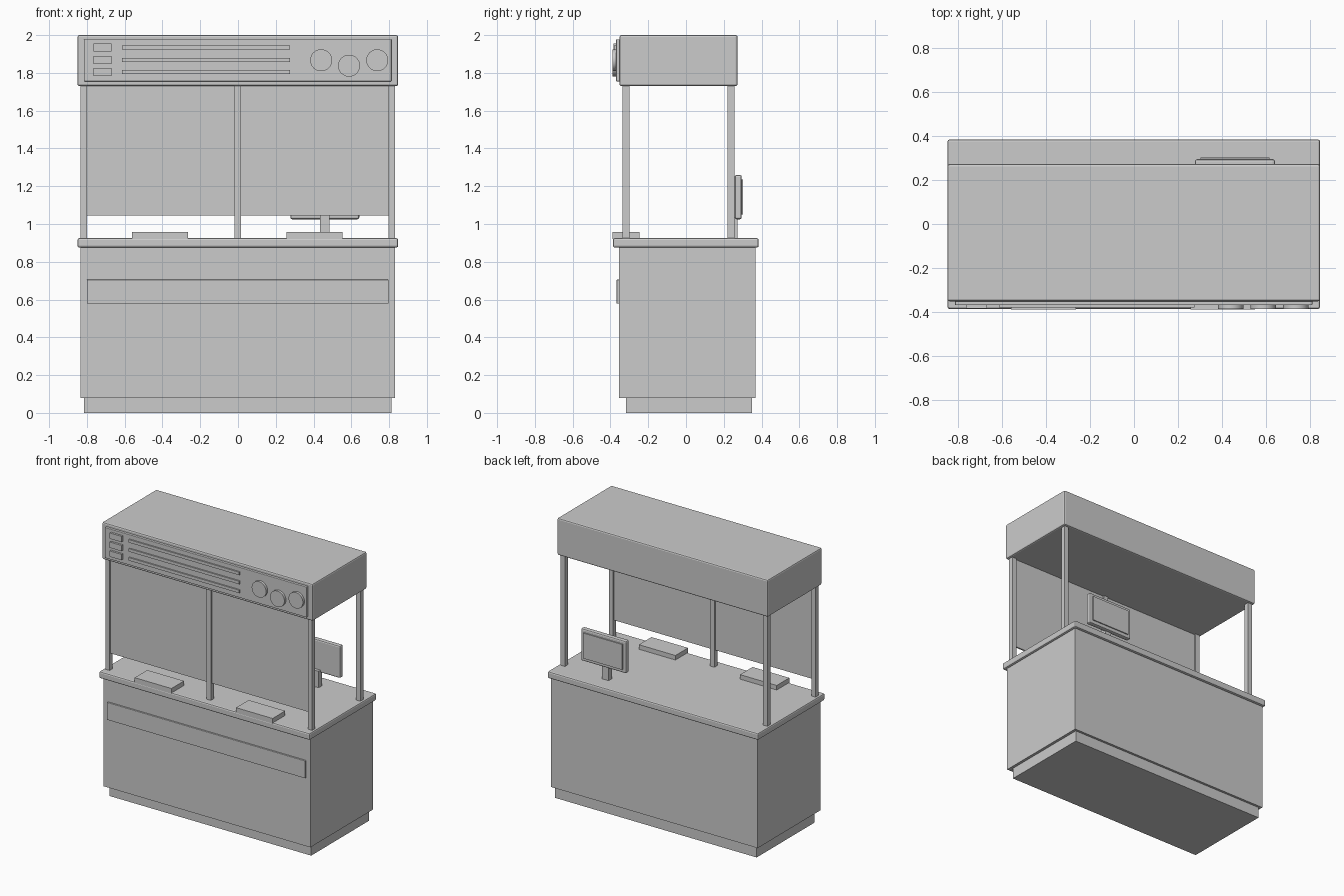
import bpy, bmesh, math
from mathutils import Matrix

if "Cube" in bpy.data.objects:
    bpy.data.objects.remove(bpy.data.objects["Cube"])


def finish(name, bm, bevel=0.0):
    mesh = bpy.data.meshes.new(name)
    bm.to_mesh(mesh)
    bm.free()
    ob = bpy.data.objects.new(name, mesh)
    bpy.context.collection.objects.link(ob)
    if bevel:
        mod = ob.modifiers.new("edge_bevel", 'BEVEL')
        mod.width = bevel
        mod.segments = 2
    return ob


def box(name, x, y, z, bevel=0.0):
    """Box from (min, max) ranges on each axis."""
    bm = bmesh.new()
    size = [r[1] - r[0] for r in (x, y, z)]
    mid = [(r[1] + r[0]) / 2 for r in (x, y, z)]
    bmesh.ops.create_cube(bm, size=1.0, matrix=Matrix.Translation(mid) @ Matrix.Diagonal((*size, 1)))
    return finish(name, bm, bevel)


def disc(name, x, z, radius, y):
    """Short cylinder facing the front."""
    bm = bmesh.new()
    m = Matrix.Translation((x, (y[0] + y[1]) / 2, z)) @ Matrix.Rotation(math.pi / 2, 4, 'X')
    bmesh.ops.create_cone(bm, cap_ends=True, segments=32, radius1=radius, radius2=radius,
                          depth=y[1] - y[0], matrix=m)
    ob = finish(name, bm)
    bpy.context.view_layer.objects.active = ob
    ob.select_set(True)
    bpy.ops.object.shade_smooth_by_angle(angle=math.radians(35))
    ob.select_set(False)


# Counter
box("plinth", (-0.815, 0.812), (-0.317, 0.35), (0, 0.08))
box("counter_body", (-0.835, 0.832), (-0.355, 0.367), (0.08, 0.88))
box("counter_front_panel", (-0.8, 0.797), (-0.367, -0.35), (0.578, 0.705), 0.002)
box("countertop", (-0.85, 0.848), (-0.387, 0.385), (0.875, 0.925), 0.01)

# Posts and glass screen
for side, y in (("front", (-0.335, -0.3)), ("back", (0.221, 0.256))):
    box(side + "_left_post", (-0.835, -0.8), y, (0.92, 1.74))
    box(side + "_right_post", (0.797, 0.832), y, (0.92, 1.74))
box("front_middle_post", (-0.019, 0.016), (-0.335, -0.3), (0.92, 1.74))
box("glass_screen", (-0.805, 0.802), (-0.323, -0.312), (1.045, 1.74))

# Canopy with menu board
box("canopy", (-0.85, 0.848), (-0.352, 0.273), (1.73, 2.0), 0.01)
box("menu_board", (-0.815, 0.812), (-0.37, -0.345), (1.755, 1.977), 0.003)
for i, z in enumerate((1.935, 1.869, 1.804)):
    box(f"menu_tile_{i + 1}", (-0.765, -0.67), (-0.385, -0.365), (z - 0.021, z + 0.021))
    box(f"menu_line_{i + 1}", (-0.615, 0.276), (-0.38, -0.365), (z - 0.011, z + 0.011))
for i, (x, z) in enumerate(((0.44, 1.867), (0.588, 1.838), (0.737, 1.867))):
    disc(f"menu_disc_{i + 1}", x, z, 0.058, (-0.388, -0.365))

# Serving trays
box("left_tray", (-0.56, -0.264), (-0.39, -0.245), (0.92, 0.958))
box("right_tray", (0.257, 0.552), (-0.39, -0.245), (0.92, 0.958))

# Till monitor facing the back
box("monitor_stand", (0.433, 0.485), (0.235, 0.273), (0.92, 1.045))
box("monitor_case", (0.277, 0.642), (0.258, 0.295), (1.025, 1.26), 0.01)
box("monitor_screen", (0.303, 0.617), (0.285, 0.303), (1.05, 1.235))
